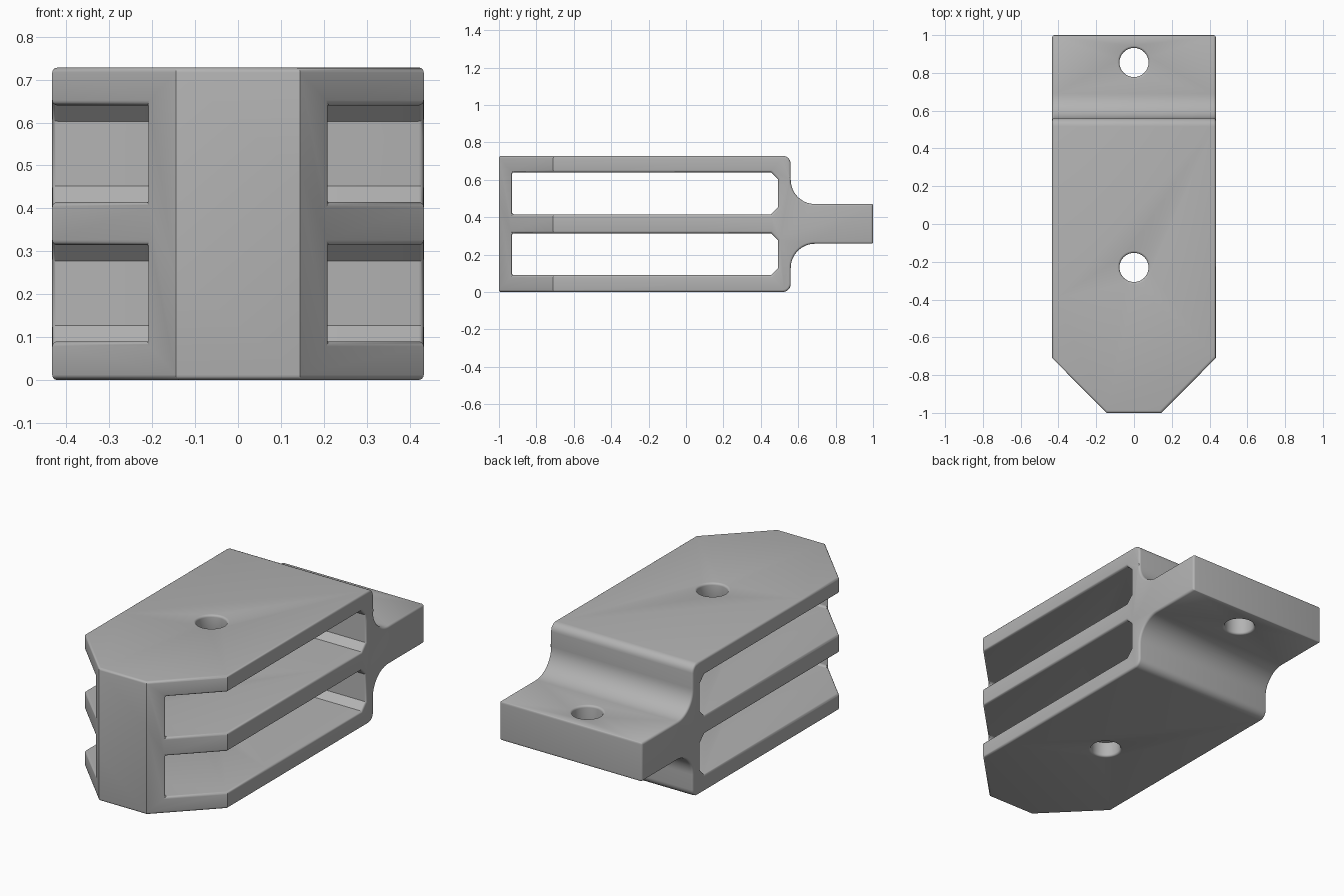
import bpy, bmesh
from math import cos, sin, radians, pi

cube = bpy.data.objects.get("Cube")
if cube:
    bpy.data.objects.remove(cube, do_unlink=True)

W, H = 0.433, 0.728      # half width, height
MID = 0.364              # centre height of the tongue


def prism(name, pts, axis, lo, hi):
    """Extrude a 2D outline: axis X takes (y, z) points, axis Z takes (x, y)."""
    bm = bmesh.new()
    place = (lambda a, b: (lo, a, b)) if axis == "X" else (lambda a, b: (a, b, lo))
    face = bm.faces.new([bm.verts.new(place(a, b)) for a, b in pts])
    out = bmesh.ops.extrude_face_region(bm, geom=[face])
    verts = [v for v in out["geom"] if isinstance(v, bmesh.types.BMVert)]
    d = hi - lo
    bmesh.ops.translate(bm, verts=verts, vec=(d, 0, 0) if axis == "X" else (0, 0, d))
    bmesh.ops.recalc_face_normals(bm, faces=bm.faces)
    mesh = bpy.data.meshes.new(name)
    bm.to_mesh(mesh)
    bm.free()
    ob = bpy.data.objects.new(name, mesh)
    bpy.context.collection.objects.link(ob)
    return ob


def arc(cx, cy, r, start, end, n):
    steps = [radians(start + (end - start) * i / n) for i in range(n + 1)]
    return [(cx + r * cos(t), cy + r * sin(t)) for t in steps]


def apply(ob, mod):
    bpy.context.view_layer.objects.active = ob
    bpy.ops.object.modifier_apply(modifier=mod.name)


def combine(ob, other, operation):
    mod = ob.modifiers.new("combine", "BOOLEAN")
    mod.object, mod.operation, mod.solver = other, operation, "EXACT"
    apply(ob, mod)
    bpy.data.objects.remove(other, do_unlink=True)


# Side profile: upper half, then its mirror image below the tongue
upper = [(-1, H)] + arc(0.517, H - 0.043, 0.043, 90, 0, 6)
upper += arc(0.69, 0.60, 0.13, 180, 270, 14) + [(1, 0.47)]
lower = [(y, 2 * MID - z) for y, z in reversed(upper)]
body = prism("bracket_body", upper + lower, "X", -W, W)

# Tapered nose in plan
half = [(0.145, -1.0), (W, -0.71), (W, 1.1)]
plan = half + [(-x, y) for x, y in reversed(half)]
combine(body, prism("plan_cutter", plan, "Z", -0.1, 0.9), "INTERSECT")

# Two slots right through the sides, chamfered at their back end
c = 0.037
for z0, z1 in ((0.09, 0.314), (0.415, 0.64)):
    slot = [(-0.93, z0), (0.492 - c, z0), (0.492, z0 + c),
            (0.492, z1 - c), (0.492 - c, z1), (-0.93, z1)]
    combine(body, prism("slot_cutter", slot, "X", -0.6, 0.6), "DIFFERENCE")

# Bolt holes through the plates and the tongue
for y in (-0.23, 0.855):
    ring = arc(0, y, 0.077, 0, 360, 40)[:-1]
    combine(body, prism("hole_cutter", ring, "Z", -0.1, 0.9), "DIFFERENCE")

# Small rounding on the sharp edges
bevel = body.modifiers.new("edge_rounding", "BEVEL")
bevel.width, bevel.segments = 0.012, 4
bevel.limit_method, bevel.angle_limit = "ANGLE", radians(60)
bevel.use_clamp_overlap = False
apply(body, bevel)

# Plain grey plastic
grey = bpy.data.materials.new("plain_grey")
grey.use_nodes = True
colour = (0.45, 0.45, 0.45, 1)
grey.diffuse_color = colour
grey.node_tree.nodes["Principled BSDF"].inputs["Base Color"].default_value = colour
body.data.materials.clear()
body.data.materials.append(grey)
for poly in body.data.polygons:
    poly.material_index = 0

bpy.ops.object.select_all(action="DESELECT")
body.select_set(True)
bpy.context.view_layer.objects.active = body
bpy.ops.object.shade_smooth_by_angle(angle=radians(30))
